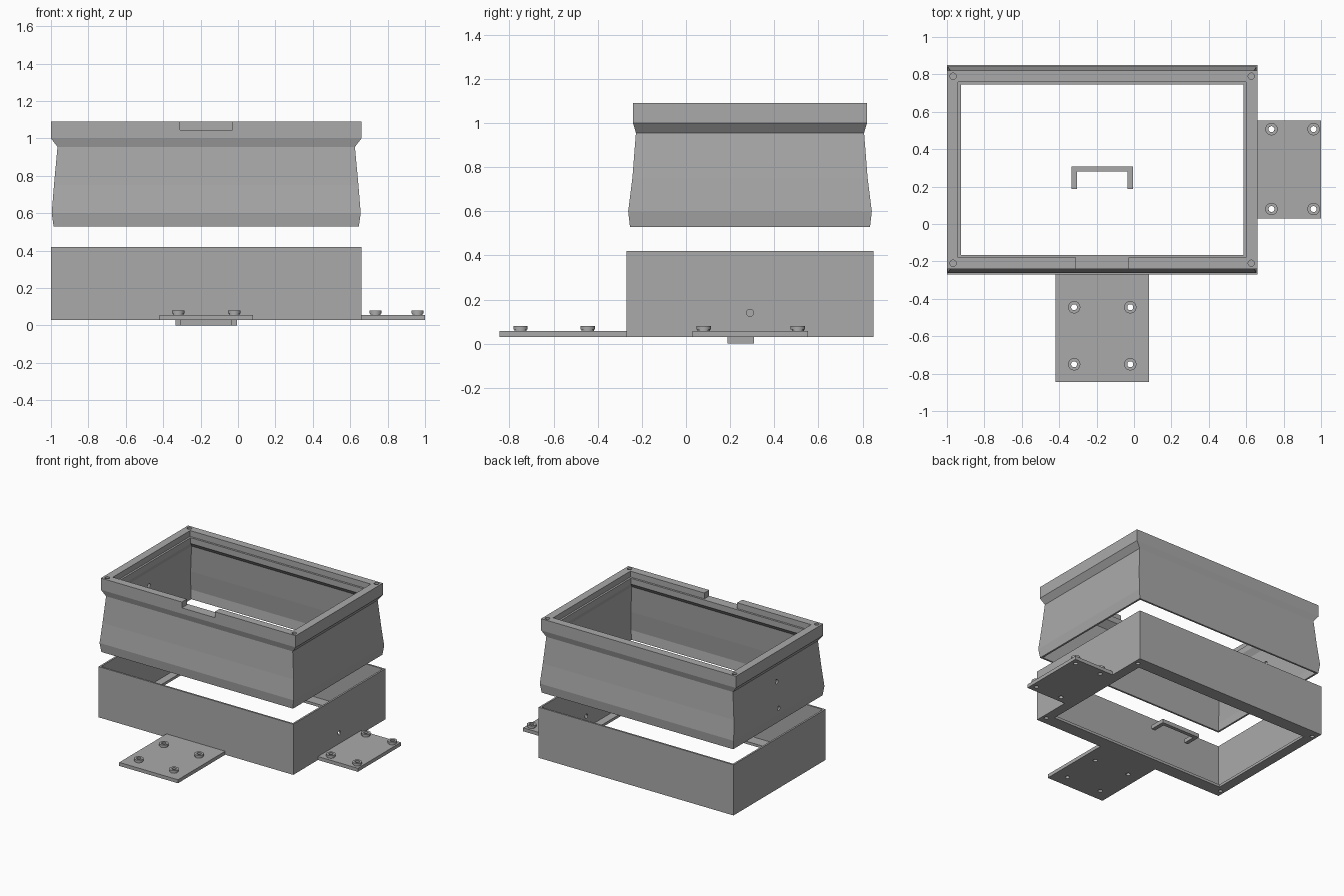
import bpy, bmesh, math
from mathutils import Matrix, Vector

if "Cube" in bpy.data.objects:
    bpy.data.objects.remove(bpy.data.objects["Cube"])

GREY = (0.4, 0.4, 0.4, 1)
grey = bpy.data.materials.new("mid grey")
grey.use_nodes = True
grey.diffuse_color = GREY
grey.node_tree.nodes["Principled BSDF"].inputs["Base Color"].default_value = GREY


def finish(name, bm):
    bmesh.ops.recalc_face_normals(bm, faces=bm.faces)
    mesh = bpy.data.meshes.new(name)
    bm.to_mesh(mesh)
    bm.free()
    mesh.materials.append(grey)
    obj = bpy.data.objects.new(name, mesh)
    bpy.context.collection.objects.link(obj)
    return obj


def tube(name, cx, cy, profile, sides=4):
    """Closed hollow loft: profile is a loop of (half x, half y, z)."""
    bm = bmesh.new()
    grow = math.sqrt(2) if sides == 4 else 1
    rings = []
    for hx, hy, z in profile:
        angles = [(i + 0.5) * math.tau / sides for i in range(sides)]
        rings.append([bm.verts.new((cx + hx * grow * math.cos(a),
                                    cy + hy * grow * math.sin(a), z)) for a in angles])
    for k, low in enumerate(rings):
        high = rings[(k + 1) % len(rings)]
        for i in range(sides):
            j = (i + 1) % sides
            bm.faces.new((low[i], low[j], high[j], high[i]))
    return finish(name, bm)


def add_box(bm, low, high):
    low, high = Vector(low), Vector(high)
    size = Matrix.Diagonal((high - low).to_4d())
    bmesh.ops.create_cube(bm, size=1, matrix=Matrix.Translation((low + high) / 2) @ size)


def add_pin(bm, centre, radius, depth, axis="Z"):
    turn = Matrix.Rotation(math.pi / 2, 4, "Y") if axis == "X" else Matrix()
    bmesh.ops.create_cone(bm, cap_ends=True, segments=24, radius1=radius, radius2=radius,
                          depth=depth, matrix=Matrix.Translation(centre) @ turn)


def cut(obj, bm):
    cutter = finish("cutter", bm)
    cutter.hide_render = True
    mod = obj.modifiers.new("cut", "BOOLEAN")
    mod.operation, mod.solver, mod.object = "DIFFERENCE", "EXACT", cutter
    bpy.context.view_layer.objects.active = obj
    bpy.ops.object.modifier_apply(modifier=mod.name)
    bpy.data.objects.remove(cutter)


CX, CY = -0.17, 0.29
corners = [(CX + sx * 0.797, CY + sy * 0.5) for sx in (-1, 1) for sy in (-1, 1)]

# Upper shell: flared wall with a stepped rim
outside = [(0.83, 0.53, 1.09), (0.83, 0.53, 1.0), (0.795, 0.517, 0.955),
           (0.814, 0.533, 0.75), (0.826, 0.552, 0.6), (0.816, 0.544, 0.53)]
inside = [(hx - 0.014, hy - 0.014, z) for hx, hy, z in reversed(outside[2:])]
rim = [(0.755, 0.455, 1.0), (0.755, 0.455, 1.045), (0.77, 0.47, 1.045), (0.77, 0.47, 1.09)]
upper = tube("upper_shell", CX, CY, outside + inside + rim)

# Rim notch, corner screw holes and two side wall holes
bm = bmesh.new()
add_box(bm, (-0.31, -0.3, 1.045), (-0.03, -0.17, 1.15))
for x, y in corners:
    add_pin(bm, (x, y, 1.09), 0.017, 0.08)
for z in (0.84, 0.64):
    add_pin(bm, (-0.98, CY, z), 0.016, 0.1, "X")
cut(upper, bm)

# Lower box: thin walls on an inward flange
lower = tube("lower_box", CX, CY, [
    (0.83, 0.56, 0.03), (0.83, 0.56, 0.42), (0.816, 0.546, 0.42),
    (0.816, 0.546, 0.05), (0.755, 0.46, 0.05), (0.755, 0.46, 0.03)])
bm = bmesh.new()
for x, y in corners:
    add_pin(bm, (x, y, 0.04), 0.015, 0.1)
add_pin(bm, (0.65, CY, 0.14), 0.016, 0.1, "X")
cut(lower, bm)


# Mounting plates with raised, drilled bosses
def mounting_plate(name, low, high, xs, ys):
    bm = bmesh.new()
    add_box(bm, (*low, 0.03), (*high, 0.057))
    plate = finish(name, bm)
    bm = bmesh.new()
    for x in xs:
        for y in ys:
            add_pin(bm, (x, y, 0.04), 0.016, 0.1)
            steps = [(0.028, 0.057), (0.028, 0.064), (0.033, 0.064),
                     (0.033, 0.08), (0.016, 0.08), (0.016, 0.057)]
            boss = tube(name + "_boss", x, y, [(r, r, z) for r, z in steps], 24)
            bpy.ops.object.select_all(action="DESELECT")
            boss.select_set(True)
            bpy.context.view_layer.objects.active = boss
            bpy.ops.object.shade_smooth_by_angle()
    cut(plate, bm)


mounting_plate("front_plate", (-0.42, -0.845), (0.08, -0.27), (-0.32, -0.02), (-0.75, -0.445))
mounting_plate("side_plate", (0.66, 0.03), (1.0, 0.553), (0.735, 0.96), (0.08, 0.507))

# U-shaped handle under the opening
bm = bmesh.new()
outline = [(-0.335, 0.187), (-0.305, 0.187), (-0.305, 0.28), (-0.035, 0.28),
           (-0.035, 0.187), (-0.005, 0.187), (-0.005, 0.308), (-0.335, 0.308)]
face = bm.faces.new([bm.verts.new((x, y, 0)) for x, y in outline])
top = bmesh.ops.extrude_face_region(bm, geom=[face])["geom"]
bmesh.ops.translate(bm, vec=(0, 0, 0.03), verts=[v for v in top if isinstance(v, bmesh.types.BMVert)])
finish("handle", bm)
